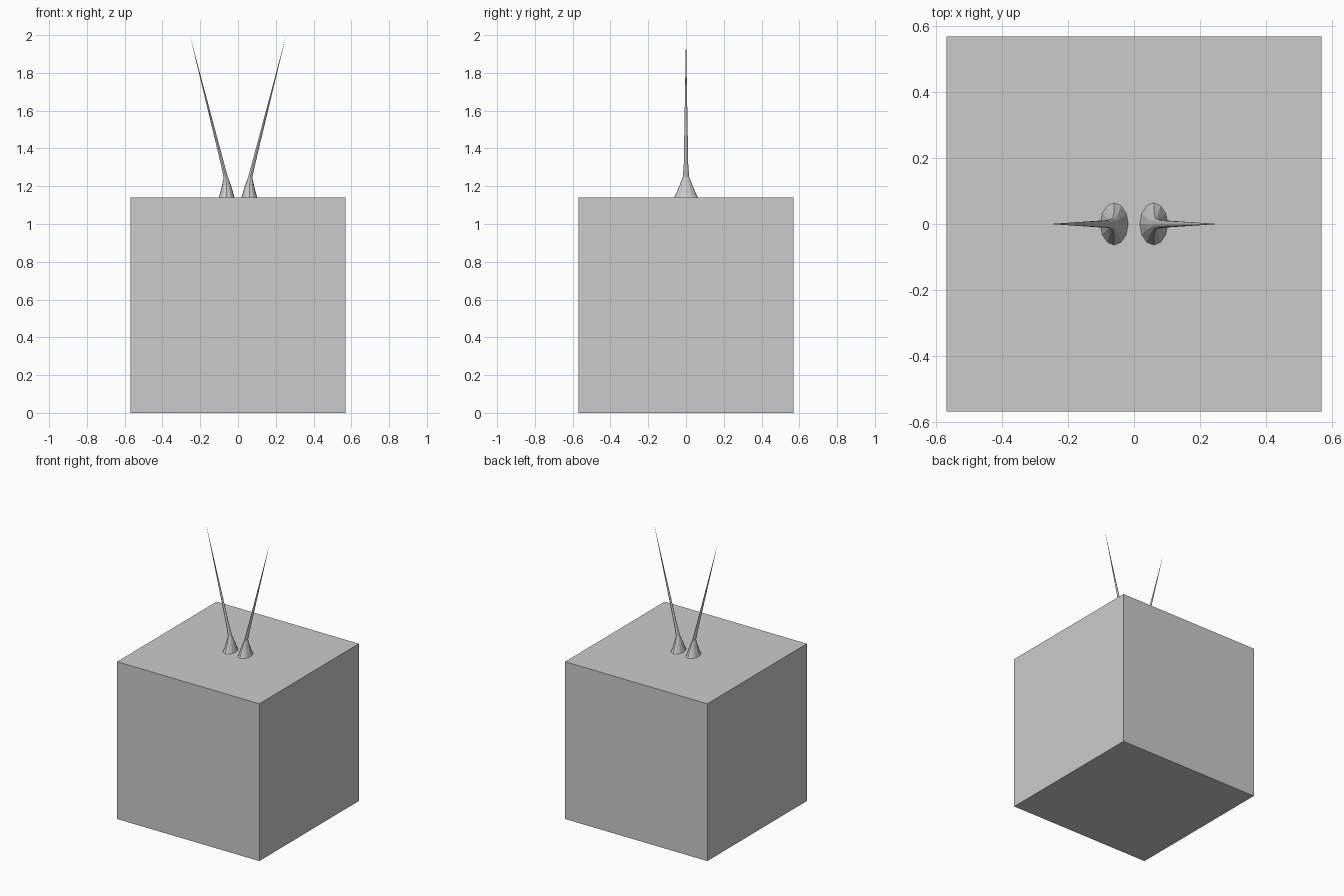
import bpy, bmesh, math

if "Cube" in bpy.data.objects:
    bpy.data.objects.remove(bpy.data.objects["Cube"])

# Cube body
S = 1.14
bpy.ops.mesh.primitive_cube_add(size=S, location=(0, 0, S / 2))
bpy.context.object.name = "body"

# Antenna rings: centre x, z, radius x, radius y
RINGS = [(0.06, 1.135, 0.044, 0.067),
         (0.06, 1.15, 0.039, 0.058),
         (0.0605, 1.20, 0.025, 0.036),
         (0.065, 1.25, 0.011, 0.017),
         (0.08, 1.31, 0.0095, 0.012)]
TIP = (0.255, 0, 2.0)
SIDES = 12


def antenna(name, side):
    bm = bmesh.new()
    loops = []
    for cx, z, rx, ry in RINGS:
        loops.append([bm.verts.new((side * (cx + rx * math.cos(a)), ry * math.sin(a), z))
                      for a in (2 * math.pi * i / SIDES for i in range(SIDES))])
    tip = bm.verts.new((side * TIP[0], TIP[1], TIP[2]))
    bm.faces.new(loops[0])
    for i in range(SIDES):
        j = (i + 1) % SIDES
        for lo, hi in zip(loops, loops[1:]):
            bm.faces.new((lo[i], lo[j], hi[j], hi[i]))
        bm.faces.new((loops[-1][i], loops[-1][j], tip))
    bmesh.ops.recalc_face_normals(bm, faces=bm.faces)
    mesh = bpy.data.meshes.new(name)
    bm.to_mesh(mesh)
    bm.free()
    bpy.context.collection.objects.link(bpy.data.objects.new(name, mesh))


# Mirrored pair of antennas
antenna("right_antenna", 1)
antenna("left_antenna", -1)
